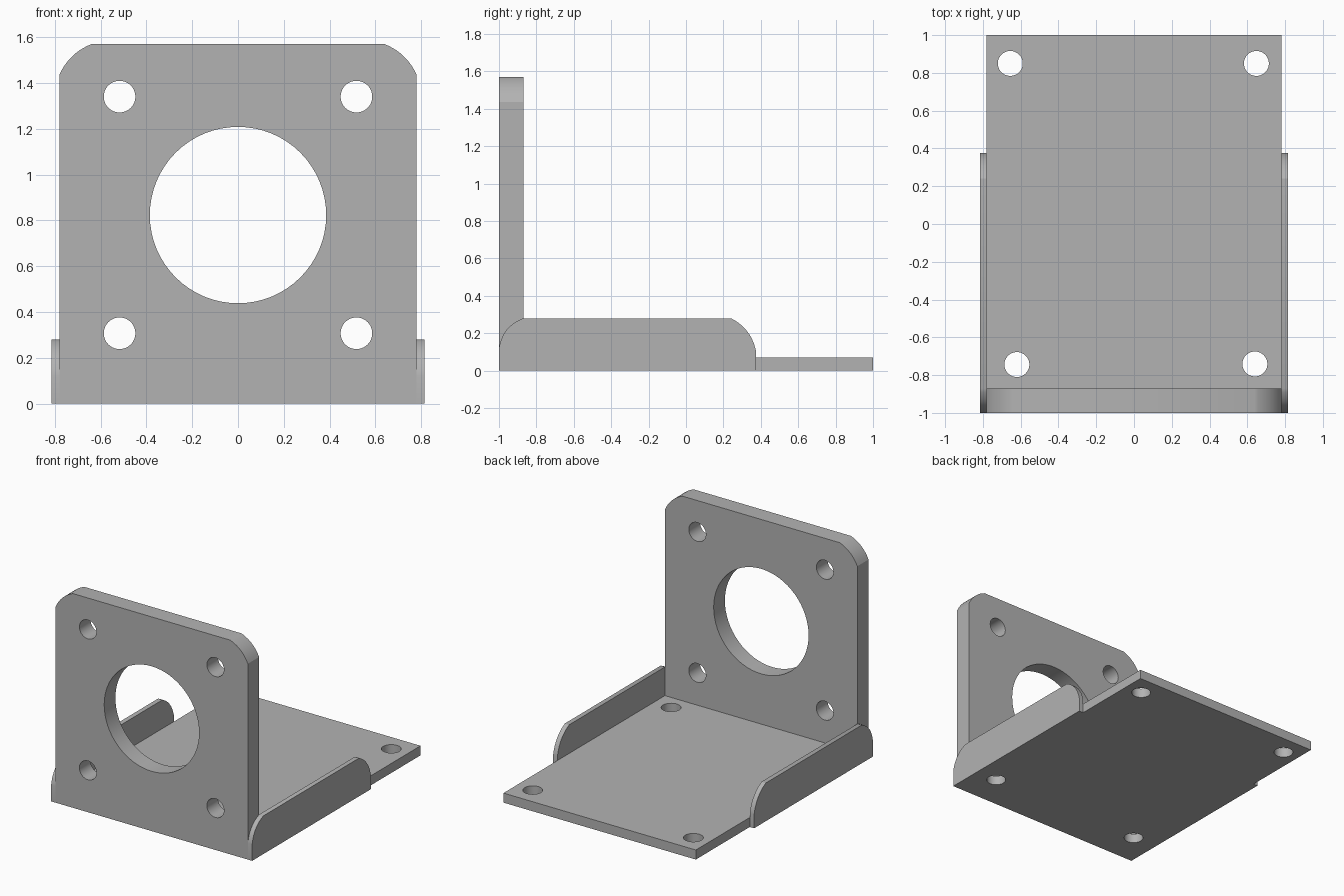
import bpy, bmesh, math
from mathutils import Vector, Matrix

cube = bpy.data.objects.get("Cube")
if cube:
    bpy.data.objects.remove(cube, do_unlink=True)

grey = bpy.data.materials.new("plain_grey")
grey.use_nodes = True
grey.diffuse_color = (0.45, 0.45, 0.45, 1)
grey.node_tree.nodes["Principled BSDF"].inputs["Base Color"].default_value = (0.45, 0.45, 0.45, 1)

# Sheet dimensions
HALF_W, FRONT, INNER, BACK = 0.78, -1.0, -0.87, 1.0
BASE_T, HEIGHT, FLANGE_X = 0.07, 1.57, 0.815


def arc(start, end, bulge, steps=10):
    """Points of a shallow arc, bulging to the right of start -> end."""
    a, b = Vector(start), Vector(end)
    side = Vector((b.y - a.y, a.x - b.x)).normalized() * bulge
    return [a.lerp(b, i / steps) + side * 4 * (i / steps) * (1 - i / steps)
            for i in range(steps + 1)]


def extrude_profile(name, outline, place, depth):
    """Extrude a 2D outline; place maps each 2D point to 3D."""
    bm = bmesh.new()
    face = bm.faces.new([bm.verts.new(place(p)) for p in outline])
    moved = bmesh.ops.extrude_face_region(bm, geom=[face])["geom"]
    bmesh.ops.translate(bm, vec=depth,
                        verts=[v for v in moved if isinstance(v, bmesh.types.BMVert)])
    bmesh.ops.recalc_face_normals(bm, faces=bm.faces)
    mesh = bpy.data.meshes.new(name)
    bm.to_mesh(mesh)
    bm.free()
    mesh.materials.append(grey)
    obj = bpy.data.objects.new(name, mesh)
    bpy.context.collection.objects.link(obj)
    return obj


def drill(target, centres, axis):
    """Cut round holes (x, y, z, radius) through target, then remove the cutter."""
    bm = bmesh.new()
    turn = Matrix.Rotation(math.pi / 2, 4, "X") if axis == "Y" else Matrix()
    for x, y, z, radius in centres:
        bmesh.ops.create_cone(bm, cap_ends=True, segments=64, radius1=radius,
                              radius2=radius, depth=0.5,
                              matrix=Matrix.Translation((x, y, z)) @ turn)
    mesh = bpy.data.meshes.new("hole_cutter")
    bm.to_mesh(mesh)
    bm.free()
    mesh.materials.append(grey)
    cutter = bpy.data.objects.new("hole_cutter", mesh)
    cutter.hide_render = True
    bpy.context.collection.objects.link(cutter)
    mod = target.modifiers.new("holes", "BOOLEAN")
    mod.operation, mod.solver, mod.object = "DIFFERENCE", "EXACT", cutter
    bpy.context.view_layer.objects.active = target
    bpy.ops.object.modifier_apply(modifier=mod.name)
    bpy.data.objects.remove(cutter, do_unlink=True)


# Upright mounting plate with clipped round corners
right_corner = arc((HALF_W, 1.435), (0.638, HEIGHT), 0.02)
left_corner = [Vector((-p.x, p.y)) for p in reversed(right_corner)]
outline = [(-HALF_W, 0), (HALF_W, 0)] + right_corner + left_corner
front_plate = extrude_profile("front_plate", outline,
                              lambda p: (p[0], FRONT, p[1]), (0, INNER - FRONT, 0))
bolts = [(x, FRONT, z, 0.069) for x in (-0.517, 0.517) for z in (0.307, 1.34)]
drill(front_plate, bolts + [(0, FRONT, 0.823, 0.385)], "Y")

# Base plate with four fixing holes
outline = [(-HALF_W, INNER), (HALF_W, INNER), (HALF_W, BACK), (-HALF_W, BACK)]
base_plate = extrude_profile("base_plate", outline,
                             lambda p: (p[0], p[1], 0), (0, 0, BASE_T))
fixings = [(-0.655, 0.85), (0.648, 0.85), (-0.62, -0.744), (0.64, -0.741)]
drill(base_plate, [(x, y, 0, 0.066) for x, y in fixings], "Z")

# Thin side flanges with rounded ends
outline = ([(FRONT, 0), (0.375, 0)]
           + arc((0.375, 0.1), (0.24, 0.28), 0.028)
           + arc((INNER, 0.28), (FRONT, 0.12), 0.03))
flanges = [extrude_profile(name, outline,
                           lambda p, s=side: (s * HALF_W, p[0], p[1]),
                           (side * (FLANGE_X - HALF_W), 0, 0))
           for name, side in (("left_flange", 1), ("right_flange", -1))]

# Smooth the bores and arcs, keep edges crisp
bpy.ops.object.select_all(action="DESELECT")
for obj in [front_plate, base_plate] + flanges:
    obj.select_set(True)
bpy.context.view_layer.objects.active = front_plate
bpy.ops.object.shade_smooth_by_angle(angle=math.radians(25))
